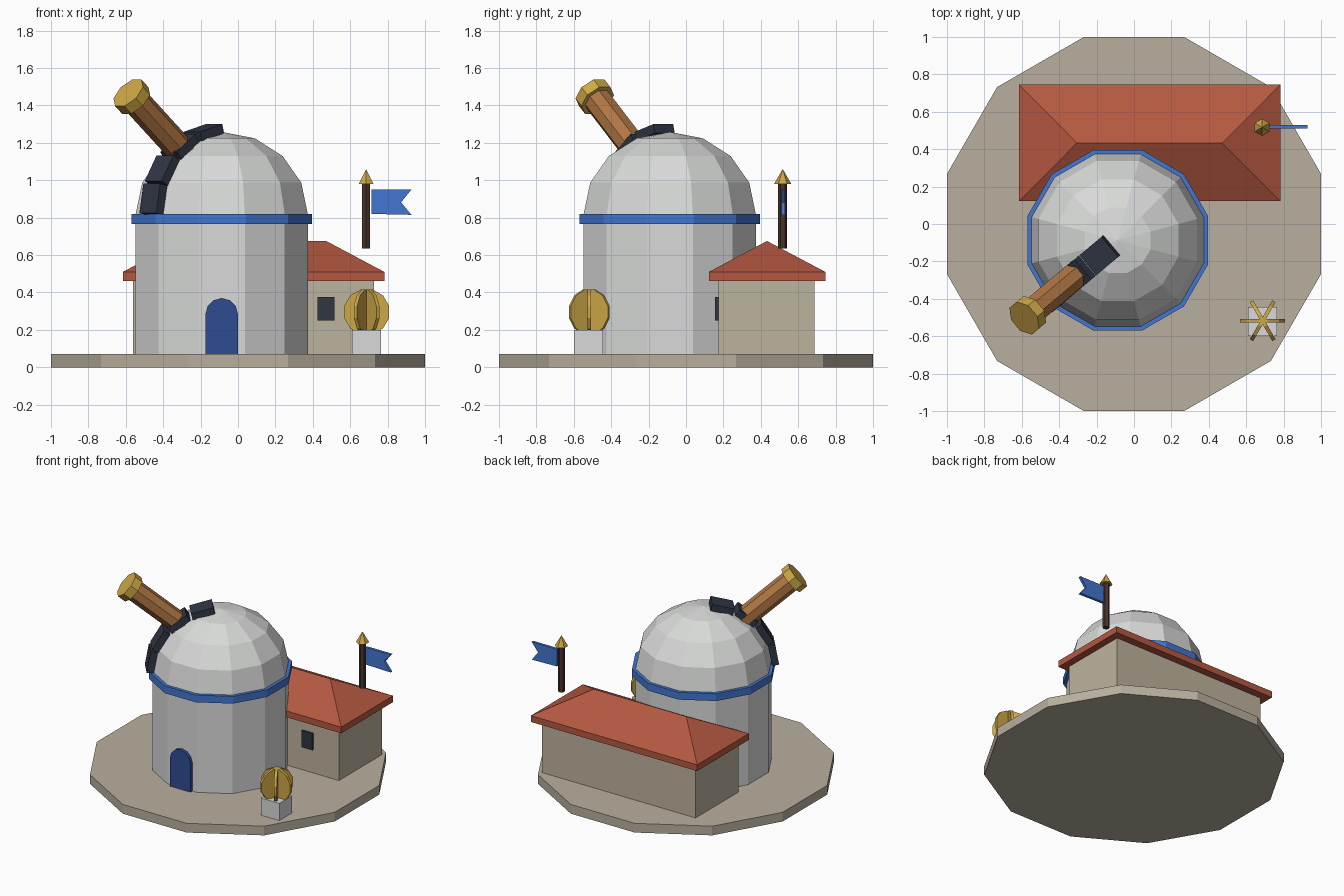
import bpy
import bmesh
from math import cos, sin, pi, radians
from mathutils import Matrix, Vector

cube = bpy.data.objects.get("Cube")
if cube:
    bpy.data.objects.remove(cube)


def material(name, r, g, b):
    """Flat material from 0-255 display values, stored as linear."""
    lin = [((c / 255 + 0.055) / 1.055) ** 2.4 for c in (r, g, b)] + [1]
    m = bpy.data.materials.new(name)
    m.use_nodes = True
    m.diffuse_color = lin
    m.node_tree.nodes["Principled BSDF"].inputs["Base Color"].default_value = lin
    return m


paving = material("paving stone", 184, 175, 158)
plaster = material("beige plaster", 190, 180, 158)
white = material("pale stone", 216, 218, 216)
blue = material("bright blue", 66, 118, 208)
navy = material("door blue", 46, 76, 148)
slate = material("dark slate", 48, 54, 68)
gold = material("gold", 206, 168, 72)
bronze = material("bronze", 176, 118, 68)
wood = material("dark wood", 74, 52, 42)
red = material("red tile", 180, 88, 64)


def add(name, bm, mat, matrix=Matrix()):
    bmesh.ops.recalc_face_normals(bm, faces=bm.faces)
    mesh = bpy.data.meshes.new(name)
    bm.to_mesh(mesh)
    bm.free()
    mesh.materials.append(mat)
    obj = bpy.data.objects.new(name, mesh)
    obj.matrix_world = matrix
    bpy.context.collection.objects.link(obj)
    return obj


def lathe(name, profile, n, mat, matrix=Matrix()):
    """Closed n-sided solid from (apothem, z) pairs; zero radius is a tip."""
    bm = bmesh.new()
    rings = []
    for r, z in profile:
        if r == 0:
            rings.append([bm.verts.new((0, 0, z))] * n)
            continue
        r /= cos(pi / n)
        angles = [(2 * i + 1) * pi / n for i in range(n)]
        rings.append([bm.verts.new((r * cos(a), r * sin(a), z)) for a in angles])
    for low, high in zip(rings, rings[1:]):
        for i in range(n):
            j = (i + 1) % n
            quad = dict.fromkeys((low[i], low[j], high[j], high[i]))
            bm.faces.new(list(quad))
    for ring in (rings[0], rings[-1]):
        if ring[0] is not ring[1]:
            bm.faces.new(ring)
    return add(name, bm, mat, matrix)


def box(name, size, centre, mat, rot=Matrix()):
    bm = bmesh.new()
    bmesh.ops.create_cube(bm, size=1, matrix=Matrix.Diagonal((*size, 1)))
    return add(name, bm, mat, Matrix.Translation(centre) @ rot)


def plate(name, outline, y, depth, mat):
    """Outline in x, z pushed back along y."""
    bm = bmesh.new()
    face = bm.faces.new([bm.verts.new((x, y, z)) for x, z in outline])
    moved = bmesh.ops.extrude_face_region(bm, geom=[face])["geom"]
    verts = [v for v in moved if isinstance(v, bmesh.types.BMVert)]
    bmesh.ops.translate(bm, verts=verts, vec=(0, depth, 0))
    if not face.is_valid or len(bm.faces) < len(outline) + 2:
        bm.faces.new([v for v in bm.verts if v not in verts])
    return add(name, bm, mat)


def at(x, y, z=0):
    return Matrix.Translation((x, y, z))


# Ground and round tower
TX = TY = -0.087
SPRING, RISE = 0.82, 0.438
lathe("ground_slab", [(1, 0), (1, 0.07)], 12, paving)
lathe("tower_wall", [(0.46, 0.07), (0.46, 0.77)], 12, white, at(TX, TY))
lathe("tower_band", [(0.483, 0.765), (0.483, 0.82)], 12, blue, at(TX, TY))
steps = [i * pi / 8 for i in range(4)]
dome = [(0.46 * cos(a), SPRING + RISE * sin(a)) for a in steps]
lathe("dome", dome + [(0, SPRING + RISE)], 12, white, at(TX, TY))

# Shutter segments climbing the dome
turn = Matrix.Rotation(radians(220), 4, "Z")
heading = turn @ Vector((1, 0, 0))
for i, deg in enumerate((10, 31, 53, 75)):
    e = radians(deg)
    centre = Vector((TX, TY, SPRING + 0.45 * sin(e))) + heading * 0.485 * cos(e)
    tilt = turn @ Matrix.Rotation(-e, 4, "Y")
    box(f"shutter_{i + 1}", (0.05, 0.14, 0.16), centre, slate, tilt)

# Telescope
aim = Vector((heading.x * cos(radians(40)), heading.y * cos(radians(40)), sin(radians(40))))
tele = at(-0.568, -0.488, 1.447) @ aim.to_track_quat("Z", "Y").to_matrix().to_4x4()
lathe("telescope_tube", [(0.07, -0.5), (0.07, 0)], 8, bronze, tele)
lathe("telescope_rim", [(0.093, -0.032), (0.093, 0.032)], 8, gold, tele)

# Arched door
arch = [(TX + 0.087 * cos(i * pi / 6), 0.283 + 0.087 * sin(i * pi / 6)) for i in range(7)]
plate("door", [(TX + 0.087, 0.07)] + arch + [(TX - 0.087, 0.07)], -0.57, 0.05, navy)

# Side house with hipped roof
box("house_wall", (1.29, 0.515, 0.4), (0.083, 0.43, 0.27), plaster)
box("window", (0.09, 0.03, 0.125), (0.47, 0.17, 0.312), slate)
bm = bmesh.new()
corners = [(-0.615, 0.122), (0.782, 0.122), (0.782, 0.745), (-0.615, 0.745)]
low = [bm.verts.new((x, y, 0.462)) for x, y in corners]
eave = [bm.verts.new((x, y, 0.51)) for x, y in corners]
west, east = [bm.verts.new((x, 0.433, 0.675)) for x in (-0.305, 0.472)]
bm.faces.new(low)
for i in range(4):
    j = (i + 1) % 4
    bm.faces.new((low[i], low[j], eave[j], eave[i]))
bm.faces.new((eave[0], eave[1], east, west))
bm.faces.new((eave[1], eave[2], east))
bm.faces.new((eave[2], eave[3], west, east))
bm.faces.new((eave[3], eave[0], west))
add("house_roof", bm, red)

# Flagpole and swallowtail flag
lathe("flagpole", [(0.021, 0.635), (0.021, 0.985)], 6, wood, at(0.685, 0.517))
lathe("pole_finial", [(0.04, 0.98), (0, 1.06)], 6, gold, at(0.685, 0.517))
flag = [(0.715, 0.82), (0.927, 0.815), (0.872, 0.882), (0.927, 0.95), (0.715, 0.95)]
plate("flag", flag, 0.51, 0.02, blue)

# Pedestal with crossed discs
box("pedestal", (0.155, 0.155, 0.135), (0.688, -0.52, 0.133), white)
for i in range(3):
    spin = Matrix.Rotation(i * pi / 3, 4, "Z") @ Matrix.Rotation(pi / 2, 4, "X")
    lathe(f"globe_disc_{i + 1}", [(0.12, -0.01), (0.12, 0.01)], 12, gold,
          at(0.688, -0.517, 0.296) @ spin)
